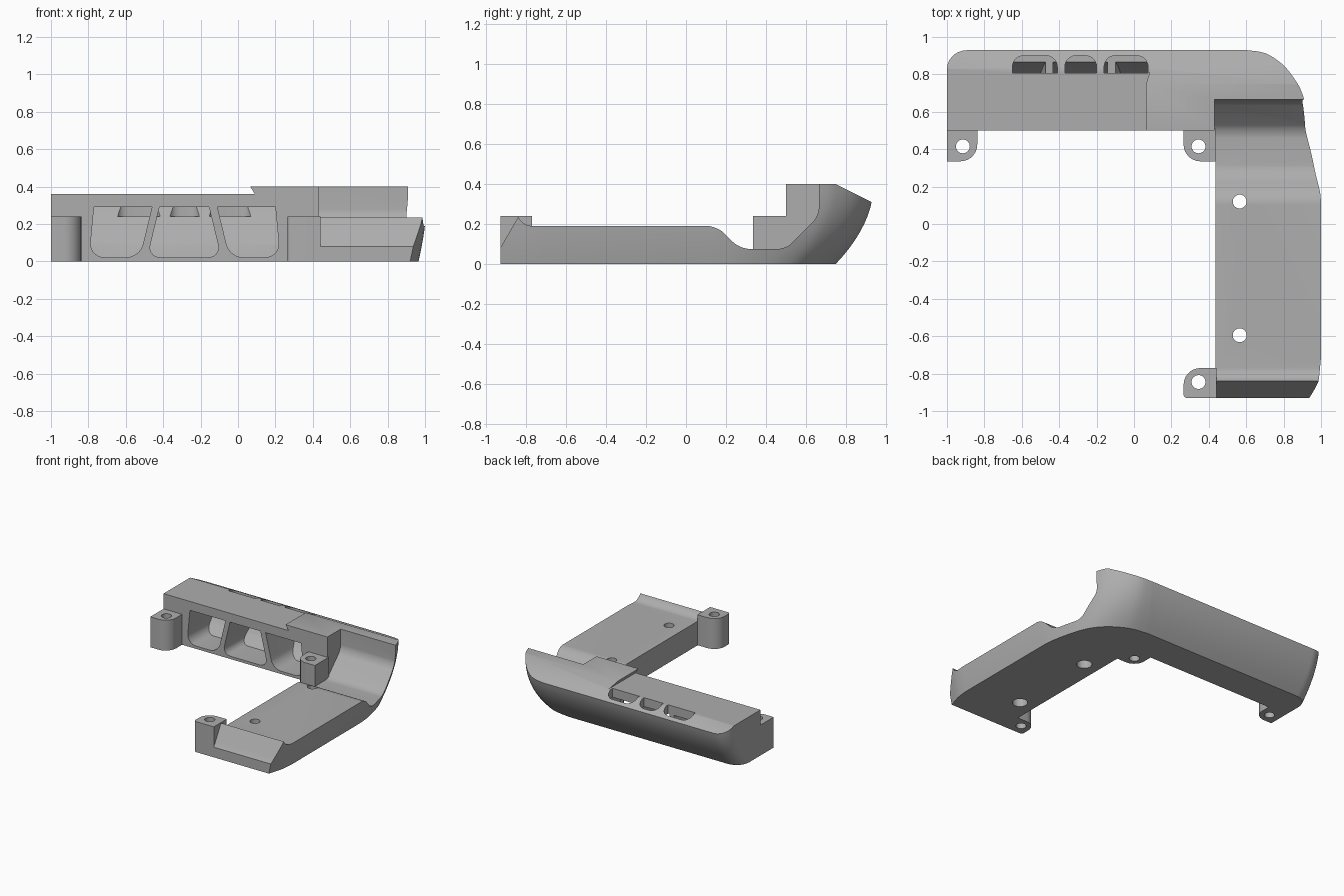
import bpy, bmesh, math
from mathutils import Vector
from mathutils.geometry import interpolate_bezier

cube = bpy.data.objects.get("Cube")
if cube:
    bpy.data.objects.remove(cube, do_unlink=True)

grey = bpy.data.materials.new("plain grey")
grey.use_nodes = True
grey.diffuse_color = (0.42, 0.42, 0.42, 1)
grey.node_tree.nodes["Principled BSDF"].inputs["Base Color"].default_value = grey.diffuse_color


def rings_object(name, rings):
    """Close a stack of matching rings into a solid."""
    bm = bmesh.new()
    rows = [[bm.verts.new(p) for p in ring] for ring in rings]
    n = len(rows[0])
    for a, b in zip(rows, rows[1:]):
        for i in range(n):
            j = (i + 1) % n
            bm.faces.new((a[i], a[j], b[j], b[i]))
    bm.faces.new(rows[0])
    bm.faces.new(rows[-1])
    bmesh.ops.recalc_face_normals(bm, faces=bm.faces)
    mesh = bpy.data.meshes.new(name)
    bm.to_mesh(mesh)
    bm.free()
    mesh.materials.append(grey)
    obj = bpy.data.objects.new(name, mesh)
    bpy.context.collection.objects.link(obj)
    return obj


def prism(name, pts, axis, lo, hi):
    """Extrude a flat profile along one axis."""
    place = {"x": lambda u, v, w: (w, u, v),
             "y": lambda u, v, w: (u, w, v),
             "z": lambda u, v, w: (u, v, w)}[axis]
    return rings_object(name, [[place(u, v, w) for u, v in pts] for w in (lo, hi)])


def rounded(corners, steps=8):
    """Polygon whose corners (x, y, radius) are rounded off."""
    out = []
    for i, (x, y, r) in enumerate(corners):
        p = Vector((x, y))
        if not r:
            out.append(p)
            continue
        a = p + (Vector(corners[i - 1][:2]) - p).normalized() * r
        b = p + (Vector(corners[(i + 1) % len(corners)][:2]) - p).normalized() * r
        out += interpolate_bezier(a, a.lerp(p, 0.55), b.lerp(p, 0.55), b, steps)
    return [(p[0], p[1]) for p in out]


def boolean(obj, tool, operation="DIFFERENCE"):
    tool.hide_render = True
    mod = obj.modifiers.new("cut", "BOOLEAN")
    mod.object, mod.operation, mod.solver = tool, operation, "EXACT"
    bpy.context.view_layer.objects.active = obj
    bpy.ops.object.modifier_apply(modifier=mod.name)
    bpy.data.objects.remove(tool, do_unlink=True)


def drill(obj, x, y, r, lo=-0.1, hi=0.6):
    ring = [(x + r * math.cos(a * math.tau / 32), y + r * math.sin(a * math.tau / 32))
            for a in range(32)]
    boolean(obj, prism("drill", ring, "z", lo, hi))


def smooth(obj):
    bpy.ops.object.select_all(action="DESELECT")
    obj.select_set(True)
    bpy.context.view_layer.objects.active = obj
    bpy.ops.object.shade_smooth_by_angle(angle=math.radians(30))


def spline(points, steps=4):
    """Smooth curve through all points."""
    pts = [Vector(p) for p in points]
    pts = [pts[0]] + pts + [pts[-1]]
    out = []
    for p, a, b, q in zip(pts, pts[1:], pts[2:], pts[3:]):
        out += interpolate_bezier(a, a + (b - p) / 6, b - (q - a) / 6, b, steps + 1)[:-1]
    return out + [pts[-1]]


# Curved outer wall: bottom outline flares out to the rim outline
low_corner = [(0.5, 0.75), (0.64, 0.725), (0.76, 0.66), (0.85, 0.57),
              (0.9, 0.47), (0.935, 0.35), (0.957, 0.24), (0.965, 0.15)]
rim_corner = [(0.6, 0.93), (0.7, 0.912), (0.79, 0.85), (0.865, 0.755),
              (0.905, 0.67), (0.953, 0.5), (0.987, 0.34), (1.01, 0.15)]


def outline(corner, back, side):
    end = rounded([(-1, 0.5, 0), (-1, back, 0.11), (0.3, back, 0)])[:-1]
    nose = spline([(side, -0.72), (side - 0.012, -0.82), (side - 0.045, -0.93)], 3)
    pts = end + spline(corner) + nose + [(0.437, -0.93), (0.437, 0.5)]
    return [Vector((p[0], p[1])) for p in pts]


low, rim = outline(low_corner, 0.75, 0.965), outline(rim_corner, 0.93, 1.01)
rings = []
for k in range(11):
    z = 0.4 * k / 10
    t = (1 - (1 - z / 0.4) ** 2) / 0.95
    rings.append([(*a.lerp(b, t), z) for a, b in zip(low, rim)])
body = rings_object("corner_bracket", rings)

# Stepped top of the side arm
arm_top = [(-1.0, 0.01), (-0.93, 0.08)] + rounded([
    (-0.82, 0.19, 0.05), (0.155, 0.19, 0.05), (0.27, 0.075, 0.05),
    (0.5, 0.075, 0.04), (0.665, 0.24, 0.04), (0.665, 0.6, 0), (-1.0, 0.6, 0)])
boolean(body, prism("arm_cutter", arm_top, "x", 0.43, 1.3))

# Sloping back rim and the lower left deck
boolean(body, prism("rim_cutter", [(0.75, 0.4), (1.11, 0.22), (1.11, 0.6), (0.75, 0.6)], "x", -1.2, 1.2))
boolean(body, prism("deck_cutter", [(-1.2, 0.36), (0.09, 0.36), (0.04, 0.44), (-1.2, 0.44)], "y", 0.3, 1.2))

# Hollow pockets between the slanted struts, each with a slot in the top
hollow = [(0.45, 0), (0.69, 0.0), (0.78, 0.09), (0.84, 0.18), (0.88, 0.27), (0.89, 0.3), (0.45, 0.3)]
pockets = [
    ([(-0.77, 0.29, 0), (-0.46, 0.29, 0), (-0.525, 0.022, 0.07), (-0.795, 0.022, 0.08)], -0.65, -0.41),
    ([(-0.42, 0.29, 0), (-0.155, 0.29, 0), (-0.09, 0.022, 0.07), (-0.485, 0.022, 0.07)], -0.37, -0.2),
    ([(-0.11, 0.29, 0), (0.2, 0.29, 0), (0.225, 0.022, 0.08), (-0.045, 0.022, 0.07)], -0.16, 0.075)]
for shape, left, right in pockets:
    pocket = prism("pocket_cutter", rounded(shape), "y", 0.46, 0.95)
    boolean(pocket, prism("hollow_profile", hollow, "x", -1, 0.5), "INTERSECT")
    boolean(body, pocket)
    slot = rounded([(left, 0.808, 0), (right, 0.808, 0), (right, 0.9, 0.06), (left, 0.9, 0.06)])
    boolean(body, prism("slot_cutter", slot, "z", 0.24, 0.358 if right > 0 else 0.6))
    if right > 0:
        boolean(body, prism("slot_mouth", slot, "z", 0.35, 0.6))

# Screw holes in the arm, wider underneath
for y in (0.12, -0.595):
    drill(body, 0.565, y, 0.037)
    drill(body, 0.565, y, 0.055, -0.1, 0.08)
smooth(body)

# Screw lugs, each with one rounded corner
lugs = {
    "left_lug": ([(-1, 0.51, 0), (-1, 0.335, 0), (-0.838, 0.335, 0.09), (-0.838, 0.51, 0)], -0.915, 0.415),
    "inner_lug": ([(0.265, 0.51, 0), (0.265, 0.335, 0.09), (0.437, 0.335, 0), (0.437, 0.51, 0)], 0.345, 0.415),
    "front_lug": ([(0.44, -0.93, 0), (0.44, -0.77, 0), (0.265, -0.77, 0.09), (0.265, -0.93, 0.02)], 0.345, -0.845)}
for name, (shape, x, y) in lugs.items():
    lug = prism(name, rounded(shape), "z", 0, 0.24)
    drill(lug, x, y, 0.037)
    smooth(lug)
